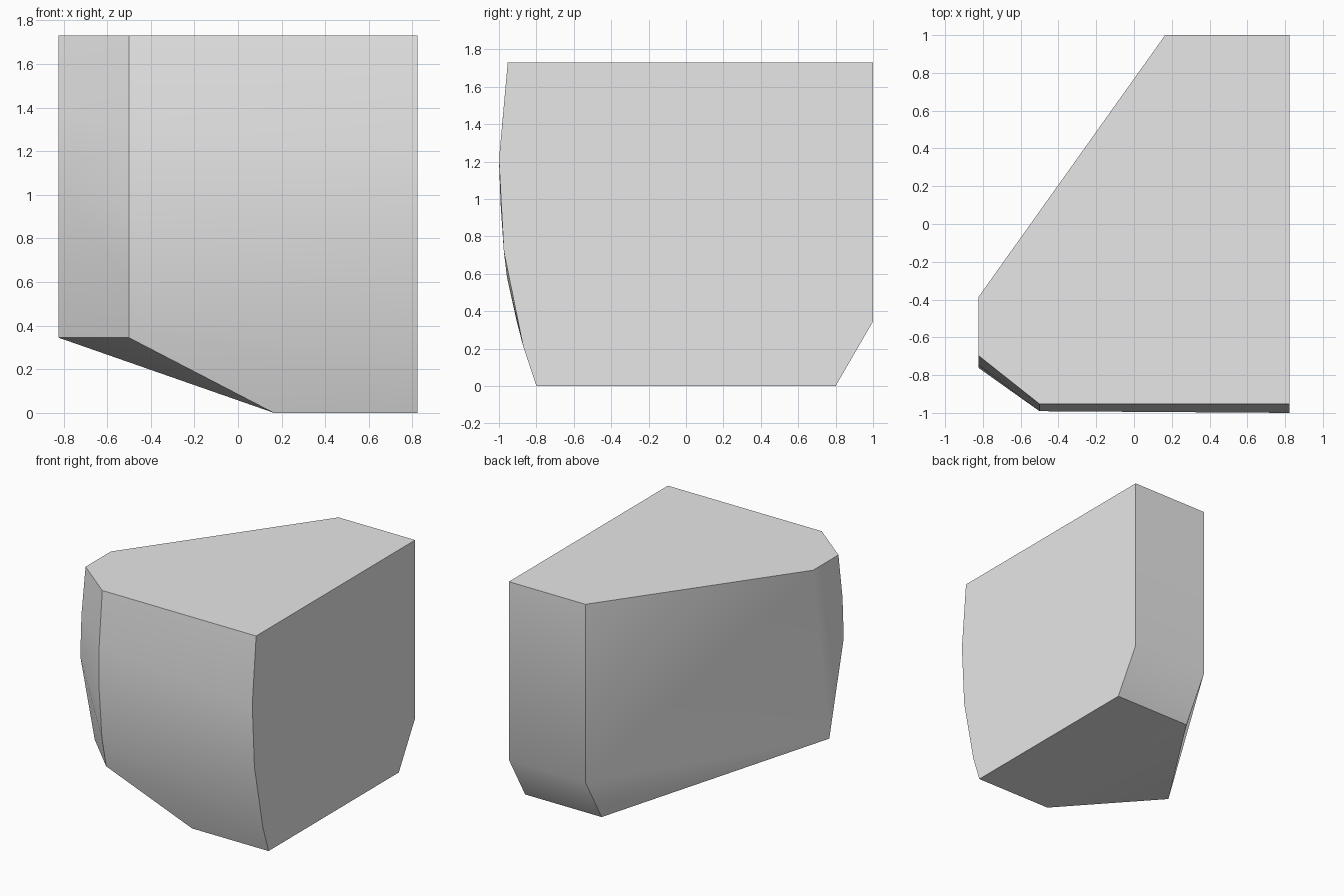
import bpy
import bmesh
import math

cube = bpy.data.objects.get("Cube")
if cube:
    bpy.data.objects.remove(cube, do_unlink=True)

WIDE, TOP, RIM = 0.823, 1.73, 0.345   # half width, height, height of the raised lower edge
INNER, CHAMFER = 0.165, -0.5          # x of the inner corner and of the front chamfer


def flat_material(name, colour):
    mat = bpy.data.materials.new(name)
    mat.use_nodes = True
    mat.diffuse_color = colour
    mat.node_tree.nodes["Principled BSDF"].inputs["Base Color"].default_value = colour
    return mat


def column(x, profile):
    """Points of one upright edge, given as (y, z) pairs."""
    return [(x, y, z) for y, z in profile]


# Bulging front edges: straight side, chamfer start, chamfer end
points = column(WIDE, [(-0.953, TOP), (-1, 1.21), (-0.974, 0.72), (-0.87, 0.21), (-0.8, 0)])
points += column(CHAMFER, [(-0.953, TOP), (-0.991, 1.31), (-0.991, 0.97), (-0.957, 0.58), (-0.905, RIM)])
points += column(-WIDE, [(-0.697, TOP), (-0.747, 1.38), (-0.762, 1.06), (-0.585, RIM)])
points += column(INNER, [(-0.8, 0)])

# Back edges with the lower bevel, and the rear corner of the narrow side
for x in (WIDE, INNER):
    points += column(x, [(1, TOP), (1, RIM), (0.8, 0)])
points += column(-WIDE, [(-0.386, TOP)])

# Close the edges into one solid block
bm = bmesh.new()
for p in points:
    bm.verts.new(p)
bmesh.ops.convex_hull(bm, input=bm.verts)
bmesh.ops.dissolve_limit(bm, angle_limit=math.radians(0.3), verts=bm.verts, edges=bm.edges)
bmesh.ops.recalc_face_normals(bm, faces=bm.faces)
mesh = bpy.data.meshes.new("chamfered_block")
bm.to_mesh(mesh)
bm.free()

block = bpy.data.objects.new("chamfered_block", mesh)
bpy.context.collection.objects.link(block)
mesh.materials.append(flat_material("plain_grey", (0.8, 0.8, 0.8, 1)))

# Soft curves, crisp corners
bpy.ops.object.select_all(action='DESELECT')
block.select_set(True)
bpy.context.view_layer.objects.active = block
bpy.ops.object.shade_smooth_by_angle(angle=math.radians(33))
